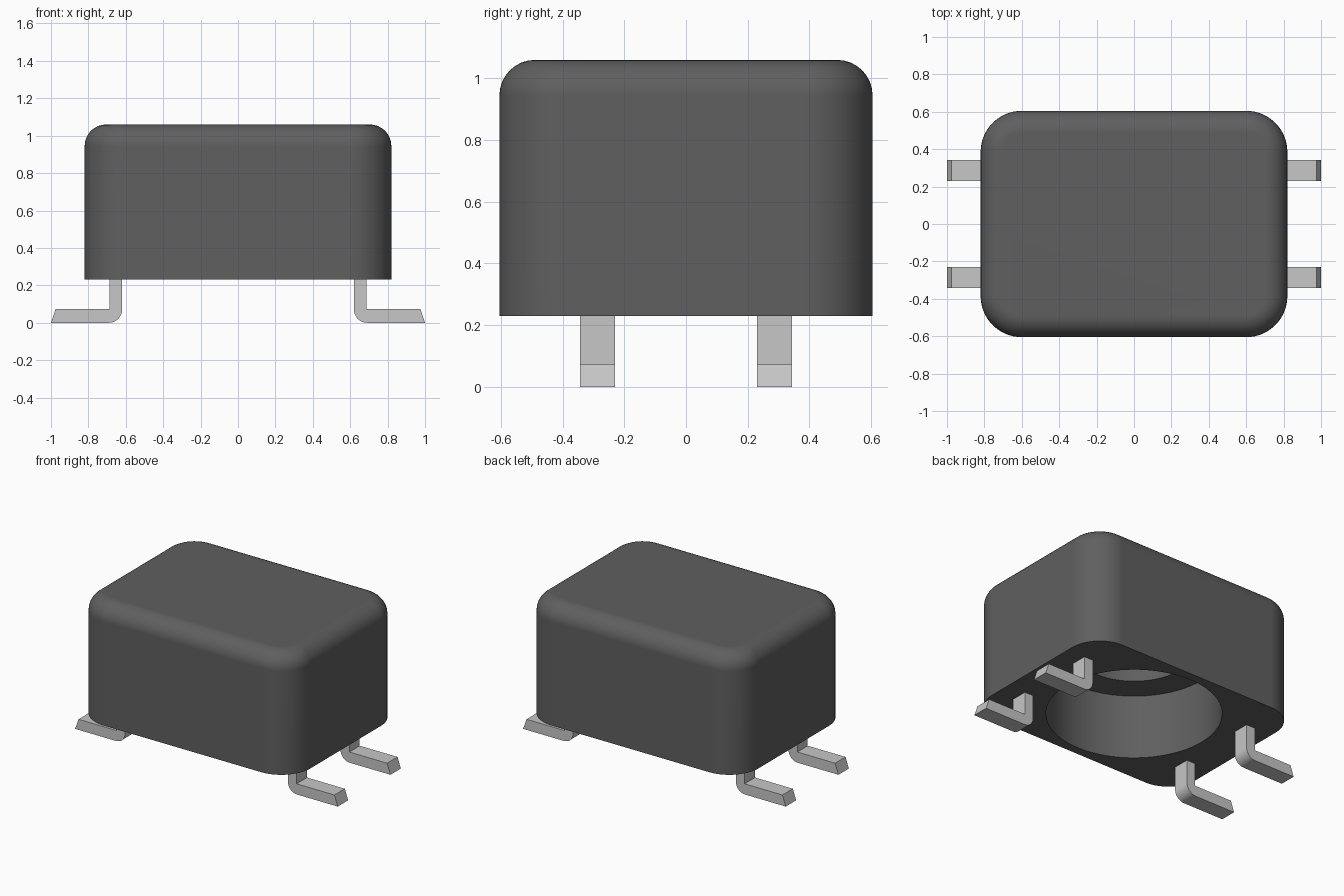
import bpy, bmesh, math

if "Cube" in bpy.data.objects:
    bpy.data.objects.remove(bpy.data.objects["Cube"], do_unlink=True)


def make_material(name, rgb, roughness):
    mat = bpy.data.materials.new(name)
    mat.use_nodes = True
    mat.diffuse_color = (*rgb, 1)
    shader = mat.node_tree.nodes["Principled BSDF"]
    shader.inputs["Base Color"].default_value = (*rgb, 1)
    shader.inputs["Roughness"].default_value = roughness
    return mat


def finish(bm, name, mat):
    bmesh.ops.recalc_face_normals(bm, faces=bm.faces)
    mesh = bpy.data.meshes.new(name)
    bm.to_mesh(mesh)
    bm.free()
    mesh.materials.append(mat)
    obj = bpy.data.objects.new(name, mesh)
    bpy.context.collection.objects.link(obj)
    bpy.ops.object.select_all(action='DESELECT')
    obj.select_set(True)
    bpy.context.view_layer.objects.active = obj
    bpy.ops.object.shade_smooth_by_angle(angle=math.radians(30))
    weighted = obj.modifiers.new("weighted_normals", 'WEIGHTED_NORMAL')
    weighted.keep_sharp = True
    return obj


HALF_X, HALF_Y, CORNER = 0.82, 0.605, 0.22
BASE, TOP, FILLET = 0.23, 1.06, 0.115
STEPS = 16                      # points per corner


def rounded_rect(inset, z):
    pts = []
    for k, (sx, sy) in enumerate([(1, 1), (-1, 1), (-1, -1), (1, -1)]):
        for j in range(STEPS):
            a = math.pi / 2 * (k + j / (STEPS - 1))
            r = CORNER - inset
            pts.append((sx * (HALF_X - CORNER) + r * math.cos(a),
                        sy * (HALF_Y - CORNER) + r * math.sin(a), z))
    return pts


def circle(r, z):
    n = 4 * STEPS
    return [(r * math.cos(math.tau * (i + 0.5) / n),
             r * math.sin(math.tau * (i + 0.5) / n), z) for i in range(n)]


# Housing: one loft from the top, over the fillet, down and into the stepped recess
rings = []
for i in range(9):
    a = math.pi / 2 * i / 8
    rings.append(rounded_rect(FILLET * (1 - math.sin(a)),
                              TOP - FILLET * (1 - math.cos(a))))
rings += [rounded_rect(0, BASE),
          circle(0.545, BASE), circle(0.545, 0.67),
          circle(0.36, 0.67), circle(0.36, 0.87)]

bm = bmesh.new()
loops = [[bm.verts.new(p) for p in ring] for ring in rings]
for upper, lower in zip(loops, loops[1:]):
    for i in range(len(upper)):
        j = (i + 1) % len(upper)
        bm.faces.new((upper[i], lower[i], lower[j], upper[j]))
bm.faces.new(loops[0])
bm.faces.new(loops[-1])
finish(bm, "housing", make_material("dark_grey_plastic", (0.115, 0.115, 0.115), 0.6))

# Leads: bent strip profile in x and z, with a rounded heel and a slanted tip
metal = make_material("light_grey_metal", (0.57, 0.57, 0.57), 0.4)
BEND = 0.07
profile = [(0.687, 0.25), (0.687, 0.073), (0.975, 0.073), (1.0, 0.0)]
for i in range(9):
    a = math.pi / 2 * i / 8
    profile.append((0.62 + BEND * (1 - math.sin(a)), BEND * (1 - math.cos(a))))
profile.append((0.62, 0.25))

for x_name, sx in (("left", 1), ("right", -1)):
    for y_name, sy in (("front", -1), ("back", 1)):
        bm = bmesh.new()
        face = bm.faces.new([bm.verts.new((sx * x, sy * 0.23, z)) for x, z in profile])
        extruded = bmesh.ops.extrude_face_region(bm, geom=[face])
        verts = [v for v in extruded["geom"] if isinstance(v, bmesh.types.BMVert)]
        bmesh.ops.translate(bm, verts=verts, vec=(0, sy * 0.113, 0))
        finish(bm, f"{y_name}_{x_name}_lead", metal)
